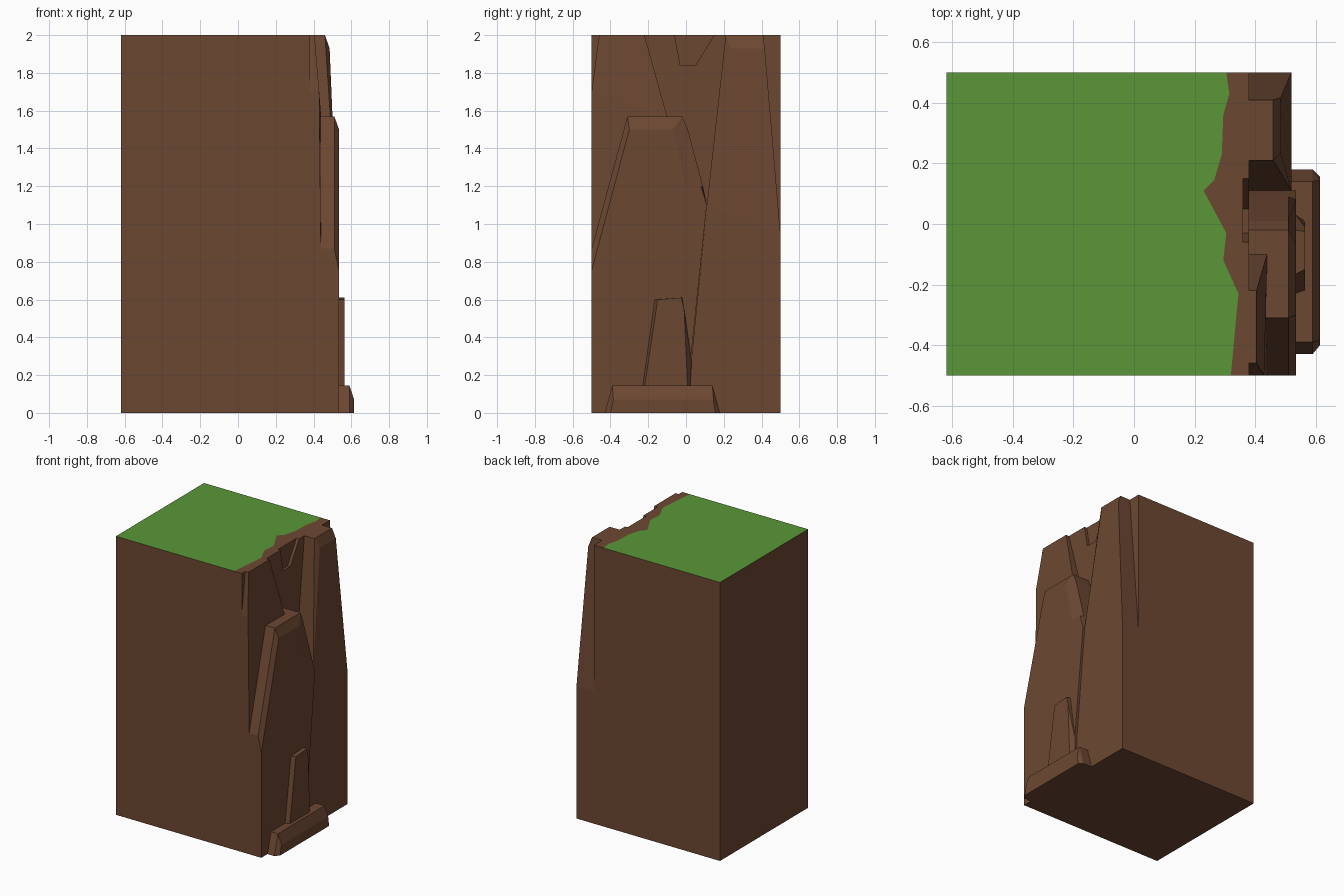
import bpy, bmesh

cube = bpy.data.objects.get("Cube")
if cube:
    bpy.data.objects.remove(cube, do_unlink=True)


def material(name, color):
    m = bpy.data.materials.new(name)
    m.use_nodes = True
    m.diffuse_color = color
    m.node_tree.nodes["Principled BSDF"].inputs["Base Color"].default_value = color
    return m


EARTH = material("earth brown", (0.152, 0.064, 0.032, 1))
GRASS = material("grass green", (0.102, 0.305, 0.04, 1))


def finish(name, bm, mats=(EARTH,)):
    bmesh.ops.recalc_face_normals(bm, faces=bm.faces)
    mesh = bpy.data.meshes.new(name)
    bm.to_mesh(mesh)
    bm.free()
    for m in mats:
        mesh.materials.append(m)
    ob = bpy.data.objects.new(name, mesh)
    bpy.context.collection.objects.link(ob)
    return ob


def loft(name, *rings):
    """Join (x, yz outline) rings of equal length into a capped slab."""
    bm = bmesh.new()
    loops = [[bm.verts.new((x, y, z)) for y, z in pts] for x, pts in rings]
    n = len(loops[0])
    for a, b in zip(loops, loops[1:]):
        for i in range(n):
            j = (i + 1) % n
            bm.faces.new((a[i], a[j], b[j], b[i]))
    bm.faces.new(loops[0])
    bm.faces.new(loops[-1])
    return finish(name, bm)


def hull(name, points):
    """Convex rock through the given points, flat areas merged."""
    bm = bmesh.new()
    for p in points:
        bm.verts.new(p)
    res = bmesh.ops.convex_hull(bm, input=bm.verts)
    loose = set(res["geom_interior"]) | set(res["geom_unused"])
    bmesh.ops.delete(bm, geom=[v for v in loose if isinstance(v, bmesh.types.BMVert)],
                     context="VERTS")
    bmesh.ops.dissolve_limit(bm, angle_limit=0.01, verts=bm.verts, edges=bm.edges)
    return finish(name, bm)


# Main block: top is divided along a ragged turf line
LEFT, CORE, WALL, TOP = -0.62, 0.36, 0.38, 2.0
turf_line = [(0.32, -0.5), (0.345, -0.23), (0.295, -0.12), (0.305, -0.03),
             (0.23, 0.11), (0.265, 0.145), (0.29, 0.23), (0.295, 0.36),
             (0.315, 0.43), (0.305, 0.5)]
bm = bmesh.new()
corners = [(LEFT, -0.5), (CORE, -0.5), (CORE, 0.5), (LEFT, 0.5)]
low = [bm.verts.new((x, y, 0)) for x, y in corners]
high = [bm.verts.new((x, y, TOP)) for x, y in corners]
turf = [bm.verts.new((x, y, TOP)) for x, y in turf_line]
green = bm.faces.new([high[0], *turf, high[3]])
green.material_index = 1
bm.faces.new([high[1], high[2], *reversed(turf)])
bm.faces.new(low)
bm.faces.new([low[0], low[1], high[1], turf[0], high[0]])
bm.faces.new([low[1], low[2], high[2], high[1]])
bm.faces.new([low[2], low[3], high[3], turf[-1], high[2]])
bm.faces.new([low[3], low[0], high[0], high[3]])
finish("earth_block", bm, (EARTH, GRASS))

# Cliff wall with a dent in its top edge
wall = [(-0.5, 0), (0.5, 0), (0.5, TOP), (0.15, TOP), (0.05, 1.84),
        (-0.03, 1.84), (-0.06, TOP), (-0.5, TOP)]
loft("cliff_wall", (CORE, wall), (WALL, wall))

# Upper slab, leaning back at the top
upper = [(-0.46, TOP), (-0.22, TOP), (-0.1, 1.57), (-0.1, 0.75),
         (-0.5, 0.75), (-0.5, 1.7)]
hull("upper_slab", [(WALL, y, z) for y, z in upper]
     + [(0.405 if z > 1.9 else 0.43 if z > 1.6 else 0.44, y, z) for y, z in upper])

# Middle slab with a bevelled rim and a small step on one side
foot = [(0.11, 1.1), (0.01, 0.14), (0.01, 0), (-0.5, 0)]
rim = [(-0.31, 1.57), (-0.02, 1.57), (0.01, 1.5), (0.09, 1.2)] + foot + [(-0.5, 0.87)]
face = [(-0.3, 1.5), (-0.07, 1.5), (0, 1.2), (0.08, 1.195)] + foot + [(-0.5, 0.75)]
loft("middle_slab", (WALL, rim), (0.51, rim), (0.535, face))

# Tall buttress, tapering upward
back = [(0.21, TOP), (0.41, TOP), (0.5, 0.95), (0.5, 0), (0, 0), (0.11, 1.1)]
front = [(0.46, 0.21, TOP), (0.46, 0.41, TOP), (0.485, 0.235, 1.93),
         (0.485, 0.417, 1.93), (0.52, 0.11, 1.1), (0.52, 0.5, 0.95),
         (0.52, 0.5, 0), (0.52, 0, 0)]
hull("tall_buttress", [(WALL, y, z) for y, z in back] + front)

# Low spur rising from the ledge
spur_back = [(-0.235, 0.1), (-0.165, 0.6), (-0.02, 0.61), (0.03, 0.27), (0.02, 0.1)]
spur_front = [(-0.225, 0.1), (-0.15, 0.6), (-0.025, 0.61), (-0.01, 0.55), (0.01, 0.1)]
loft("low_spur", (0.51, spur_back), (0.535, spur_back), (0.565, spur_front))

# Ledge at the foot of the cliff
ledge = [(-0.43, 0), (-0.39, 0.145), (0.14, 0.145), (0.18, 0)]
hull("foot_ledge", [(0.5, y, z) for y, z in ledge]
     + [(0.59, y, z) for y, z in ledge]
     + [(0.615, y, z) for y, z in ((-0.4, 0), (-0.385, 0.07), (0.145, 0.07), (0.155, 0))])
